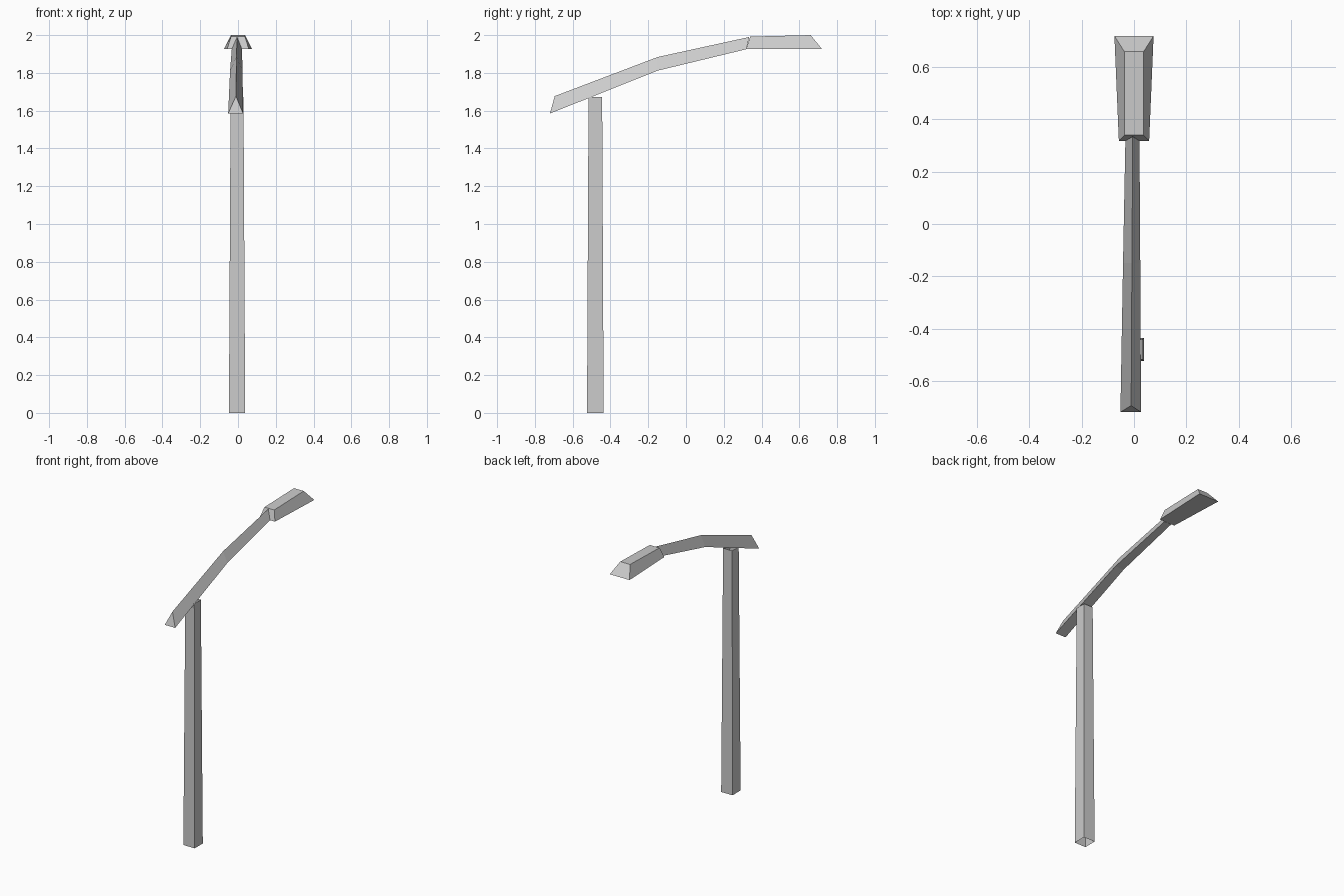
import bpy

cube = bpy.data.objects.get("Cube")
if cube:
    bpy.data.objects.remove(cube, do_unlink=True)

grey = bpy.data.materials.new("light_grey_metal")
grey.use_nodes = True
colour = (0.6, 0.6, 0.6, 1)
grey.diffuse_color = colour
grey.node_tree.nodes["Principled BSDF"].inputs["Base Color"].default_value = colour


def loft(name, rings, caps=True):
    """Join matching cross-sections into one flat-shaded solid."""
    n = len(rings[0])
    verts = [p for ring in rings for p in ring]
    faces = []
    for r in range(len(rings) - 1):
        for i in range(n):
            j = (i + 1) % n
            faces.append((r * n + i, r * n + j, (r + 1) * n + j, (r + 1) * n + i))
    if caps:
        faces.append(tuple(reversed(range(n))))
        faces.append(tuple(range(len(verts) - n, len(verts))))
    mesh = bpy.data.meshes.new(name)
    mesh.from_pydata(verts, [], faces)
    mesh.materials.append(grey)
    obj = bpy.data.objects.new(name, mesh)
    bpy.context.collection.objects.link(obj)
    return obj


# Tapered square pole, open at both ends
def square(cx, cy, hx, hy, z):
    return [(cx - hx, cy - hy, z), (cx + hx, cy - hy, z),
            (cx + hx, cy + hy, z), (cx - hx, cy + hy, z)]


loft("pole", [square(-0.005, -0.48, 0.043, 0.044, 0),
              square(-0.005, -0.48, 0.034, 0.036, 1.673)], caps=False)


# Bent triangular arm with its ridge on top
def triangle(left, right, base_y, base_z, ridge_x, ridge_y, ridge_z):
    return [(left, base_y, base_z), (ridge_x, ridge_y, ridge_z),
            (right, base_y, base_z)]


arm = [triangle(-0.052, 0.027, -0.72, 1.585, -0.011, -0.695, 1.677),
       triangle(-0.042, 0.024, -0.15, 1.812, -0.008, -0.15, 1.884),
       triangle(-0.033, 0.021, 0.318, 1.925, -0.005, 0.335, 1.99)]
loft("arm", [list(reversed(ring)) for ring in arm])


# Lamp head: wide base tapering up to a narrow flat top
def lamp_ring(front, back, y0, y1, z0, z1):
    return [(-front, y0, z0), (front, y0, z0), (back, y1, z1), (-back, y1, z1)]


loft("lamp_head", [lamp_ring(0.058, 0.075, 0.318, 0.72, 1.926, 1.926),
                   lamp_ring(0.037, 0.037, 0.34, 0.66, 1.992, 2.0)])
